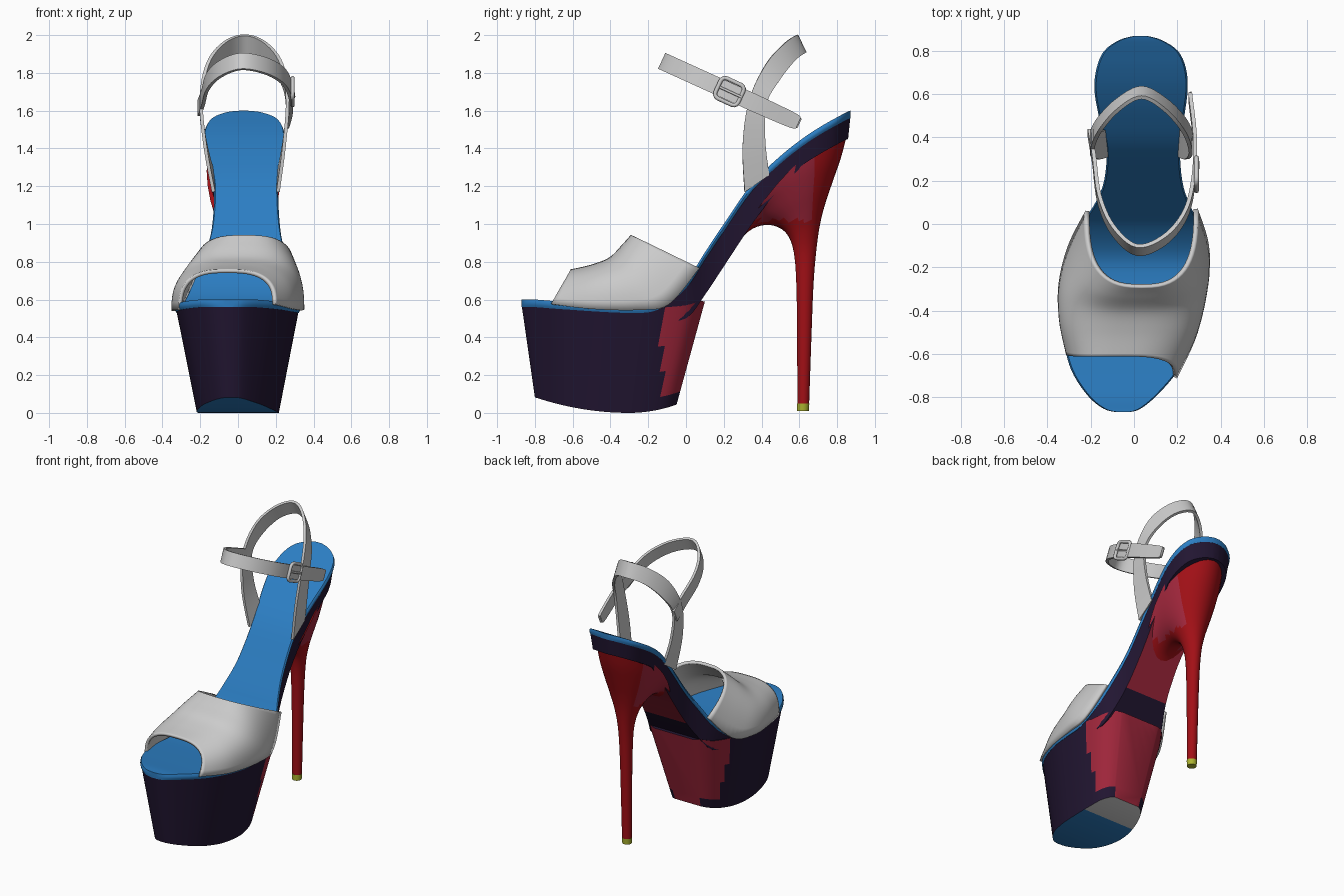
import bpy, bmesh, math
from mathutils import Vector

if "Cube" in bpy.data.objects:
    bpy.data.objects.remove(bpy.data.objects["Cube"])


def material(name, rgb):
    m = bpy.data.materials.new(name)
    m.diffuse_color = (*rgb, 1)
    m.use_nodes = True
    m.node_tree.nodes["Principled BSDF"].inputs["Base Color"].default_value = m.diffuse_color
    return m


BLUE = material("blue", (.025, .21, .55))
DARK = material("dark_purple", (.016, .008, .032))
RED = material("red", (.36, .005, .008))
CRIMSON = material("crimson", (.36, .02, .045))
LIME = material("lime", (.42, .46, .03))
GREY = material("grey", (.6, .6, .6))


def smooth(pts, n=4):
    """Catmull-Rom interpolation of tuples of any length."""
    out = []
    for i in range(len(pts) - 1):
        a, b, c, d = (pts[max(0, min(len(pts) - 1, i + k))] for k in (-1, 0, 1, 2))
        for s in range(n):
            t = s / n
            out.append(tuple(q + .5 * t * (r - p + t * (2 * p - 5 * q + 4 * r - u + t * (3 * (q - r) + u - p)))
                             for p, q, r, u in zip(a, b, c, d)))
    return out + [tuple(pts[-1])]


def loft(name, rings, mats=(), pick=None, closed=True, angle=40):
    """Skin a list of equal point rings; pick(centre, normal) gives a material slot."""
    bm = bmesh.new()
    vs = [[bm.verts.new(p) for p in r] for r in rings]
    n = len(rings[0])
    for a, b in zip(vs, vs[1:]):
        for i in range(n if closed else n - 1):
            j = (i + 1) % n
            bm.faces.new((a[i], a[j], b[j], b[i]))
    if closed:
        bm.faces.new(vs[0])
        bm.faces.new(vs[-1])
    bmesh.ops.recalc_face_normals(bm, faces=bm.faces)
    if pick:
        bm.normal_update()
        for f in bm.faces:
            f.material_index = pick(f.calc_center_median(), f.normal)
    me = bpy.data.meshes.new(name)
    bm.to_mesh(me)
    bm.free()
    for m in mats:
        me.materials.append(m)
    ob = bpy.data.objects.new(name, me)
    bpy.context.collection.objects.link(ob)
    shade(ob, angle)
    return ob


def shade(ob, angle=40):
    bpy.ops.object.select_all(action='DESELECT')
    ob.select_set(True)
    bpy.context.view_layer.objects.active = ob
    bpy.ops.object.shade_smooth_by_angle(angle=math.radians(angle))


def slab_ring(top, bot, nx=6, nz=4, bulge=0):
    """Cross-section between a top and a bottom station (y, z, left, right)."""
    (y, z, l, r), (yb, zb, lb, rb) = top, bot
    mix = lambda p, q, k: p + (q - p) * k
    ring = [(mix(l, r, i / nx), y, z) for i in range(nx)]
    for k in (i / nz for i in range(nz)):
        ring.append((mix(r, rb, k) + bulge * math.sin(math.pi * k), mix(y, yb, k), mix(z, zb, k)))
    ring += [(mix(rb, lb, i / nx), yb, zb) for i in range(nx)]
    for k in (i / nz for i in range(nz)):
        ring.append((mix(lb, l, k) - bulge * math.sin(math.pi * k), mix(yb, y, k), mix(zb, z, k)))
    return ring


# Footbed stations: y, z, left x, right x
bed = [(-.87, .60, -.07, -.03), (-.855, .60, -.13, .02), (-.80, .60, -.20, .09),
       (-.70, .592, -.27, .18), (-.60, .585, -.305, .24), (-.45, .575, -.325, .295),
       (-.30, .57, -.32, .318), (-.15, .585, -.285, .32), (0, .70, -.23, .29),
       (.10, .85, -.17, .245), (.20, 1.0, -.13, .215), (.35, 1.215, -.12, .205),
       (.50, 1.36, -.155, .225), (.62, 1.455, -.175, .24), (.72, 1.52, -.165, .232),
       (.80, 1.565, -.13, .195), (.85, 1.592, -.06, .12), (.87, 1.60, .01, .05)]

# Insole
loft("insole", [slab_ring((y, z, l, r), (y, z - .04, l, r), bulge=.008) for y, z, l, r in smooth(bed)], [BLUE])

# Raised sole under the arch and heel seat
depth = [.10, .20, .225, .225, .215, .165, .15, .15, .15, .15, .15]
rings = []
for y, z, l, r, d in smooth([s + (d,) for s, d in zip(bed[7:], depth)]):
    m = (l + r) / 2
    rings.append(slab_ring((y, z - .036, l, r),
                           (y - (.012 if y > .6 else 0), z - d, m + (l - m) * .93, m + (r - m) * .93)))
loft("arch_sole", rings, [DARK, CRIMSON],
     lambda c, n: int(.17 < c.y < .5 and n.z < -.3))

# Platform
outline = [s for s in bed[:8]] + [(0, .60, -.228, .287), (.07, .62, -.175, .235), (.10, .62, -.12, .18)]
rings = []
for y, z, l, r in smooth(outline):
    yb = -.80 + (y + .87) * .75 / .97
    zb = (.33 if yb < -.3 else .7) * (yb + .3) ** 2
    rings.append(slab_ring((y, z - .03, l, r), (yb, zb, l * .67, r * .67), nz=8))


def platform_pick(c, n):
    if n.z < -.75:
        return 2 if c.y > -.25 else 1
    return 3 if c.y > -.13 and .12 < c.z < .56 else 0


loft("platform", rings, [DARK, BLUE, GREY, CRIMSON], platform_pick)

# Stiletto heel: front y, front z, back y, back z, half width, crown
heel = [(.59, .05, .652, .05, .032, 0), (.588, .4, .664, .4, .036, 0), (.585, .65, .675, .68, .041, 0),
        (.575, .82, .69, .86, .05, 0), (.55, .92, .708, .99, .075, 0), (.50, .977, .735, 1.10, .11, .01),
        (.42, .995, .775, 1.22, .148, .03), (.33, .96, .82, 1.35, .18, .07), (.24, .855, .85, 1.465, .198, .12)]


def heel_ring(yf, zf, yb, zb, w, b, n=28):
    ring = []
    for i in range(n):
        a = 2 * math.pi * i / n
        t = (1 - math.cos(a)) / 2
        ring.append((.032 + w * math.sin(a), yf + (yb - yf) * t, zf + (zb - zf) * t + b * 4 * t * (1 - t)))
    return ring


loft("heel", [heel_ring(*h) for h in smooth(heel)], [RED, CRIMSON],
     lambda c, n: int(c.y < .66 and c.z > 1.02 and abs(n.x) > .3))
loft("heel_tip", [heel_ring(.588, .01, .65, .01, .031, 0), heel_ring(.588, .05, .653, .05, .034, 0)], [LIME])

# Toe upper: left base xyz, right base xyz, apex y z
vamp = [(-.305, -.60, .545, .19, -.71, .575, -.61, .75), (-.338, -.43, .545, .285, -.50, .55, -.50, .775),
        (-.338, -.27, .54, .335, -.25, .545, -.40, .815), (-.295, -.10, .57, .335, -.09, .575, -.33, .885),
        (-.215, .06, .755, .285, .07, .765, -.285, .935)]
rings = []
for lx, ly, lz, rx, ry, rz, ay, az in smooth(vamp, 6):
    ring = []
    for i in range(33):
        a = math.pi * i / 32
        c, s = math.cos(a), max(0, math.sin(a))
        k = (1 - math.copysign(abs(c) ** .72, c)) / 2
        w = s ** .72
        y, z = ly + (ry - ly) * k, lz + (rz - lz) * k
        ring.append((lx + (rx - lx) * k, y + (ay - y) * w, z + (az - z) * w))
    rings.append(ring)
upper = loft("toe_upper", rings, closed=False)
sol = upper.modifiers.new("thickness", 'SOLIDIFY')
sol.thickness = .02
sol.offset = 0


def strap(name, pairs, thick=.018):
    """Flat band between two edge lines given as (x,y,z, x,y,z)."""
    pts = [(Vector(p[:3]), Vector(p[3:])) for p in smooth(pairs, 6)]
    rings = []
    for i, (a, b) in enumerate(pts):
        p, q = pts[max(0, i - 1)], pts[min(len(pts) - 1, i + 1)]
        n = (q[0] + q[1] - p[0] - p[1]).cross(b - a).normalized() * thick / 2
        rings.append([a + n, b + n, b - n, a - n])
    return loft(name, rings)


# Back strap rising from both sides of the arch: front edge yz, back edge yz, left x, right x
side = [(.31, 1.17, .44, 1.26, -.13, .212), (.30, 1.42, .42, 1.44, -.175, .245),
        (.335, 1.66, .425, 1.63, -.195, .262), (.425, 1.85, .49, 1.755, -.16, .23),
        (.525, 1.96, .575, 1.865, -.075, .145)]
left = [(s[4], s[0], s[1], s[4], s[2], s[3]) for s in side]
right = [(s[5], s[0], s[1], s[5], s[2], s[3]) for s in reversed(side)]
strap("back_strap", left + [(.035, .585, 2.0, .035, .63, 1.905)] + right)

# Ankle strap in a tilted plane
across = Vector((0, .42, .91))
along = Vector((0, .91, -.42))


def on_strap(x, y):
    return Vector((x, y, 1.86 - .455 * (y + .12)))


path = [(-.205, .42), (-.185, .30), (-.16, .115), (-.095, -.03), (.015, -.12), (.145, -.07),
        (.237, .046), (.275, .2), (.282, .38), (.262, .57), (.26, .595)]
widths = [.046] * 9 + [.04, .022]
strap("ankle_strap", [tuple(on_strap(*p) - across * w) + tuple(on_strap(*p) + across * w)
                      for p, w in zip(path, widths)])


# Buckle frame, prong and strap keeper
def tube(name, pts, radius, cyclic=True):
    cu = bpy.data.curves.new(name, 'CURVE')
    cu.dimensions = '3D'
    cu.bevel_depth = radius
    cu.bevel_resolution = 2
    sp = cu.splines.new('POLY')
    sp.points.add(len(pts) - 1)
    for p, v in zip(sp.points, pts):
        p.co = (*v, 1)
    sp.use_cyclic_u = cyclic
    ob = bpy.data.objects.new(name, cu)
    bpy.context.collection.objects.link(ob)
    bpy.ops.object.select_all(action='DESELECT')
    ob.select_set(True)
    bpy.context.view_layer.objects.active = ob
    bpy.ops.object.convert(target='MESH')
    shade(bpy.context.object, 60)


centre = on_strap(.289, .23)


def rounded(hw, hh, r):
    out = []
    for q, (sx, sy) in enumerate(((1, 1), (-1, 1), (-1, -1), (1, -1))):
        for k in range(4):
            a = math.pi / 2 * (q + k / 3)
            out.append(centre + along * (sx * (hw - r) + r * math.cos(a)) + across * (sy * (hh - r) + r * math.sin(a)))
    return out


tube("buckle_frame", rounded(.066, .058, .025), .011)
tube("buckle_prong", [centre - along * .06, centre + along * .066 + Vector((.008, 0, 0))], .007, False)
